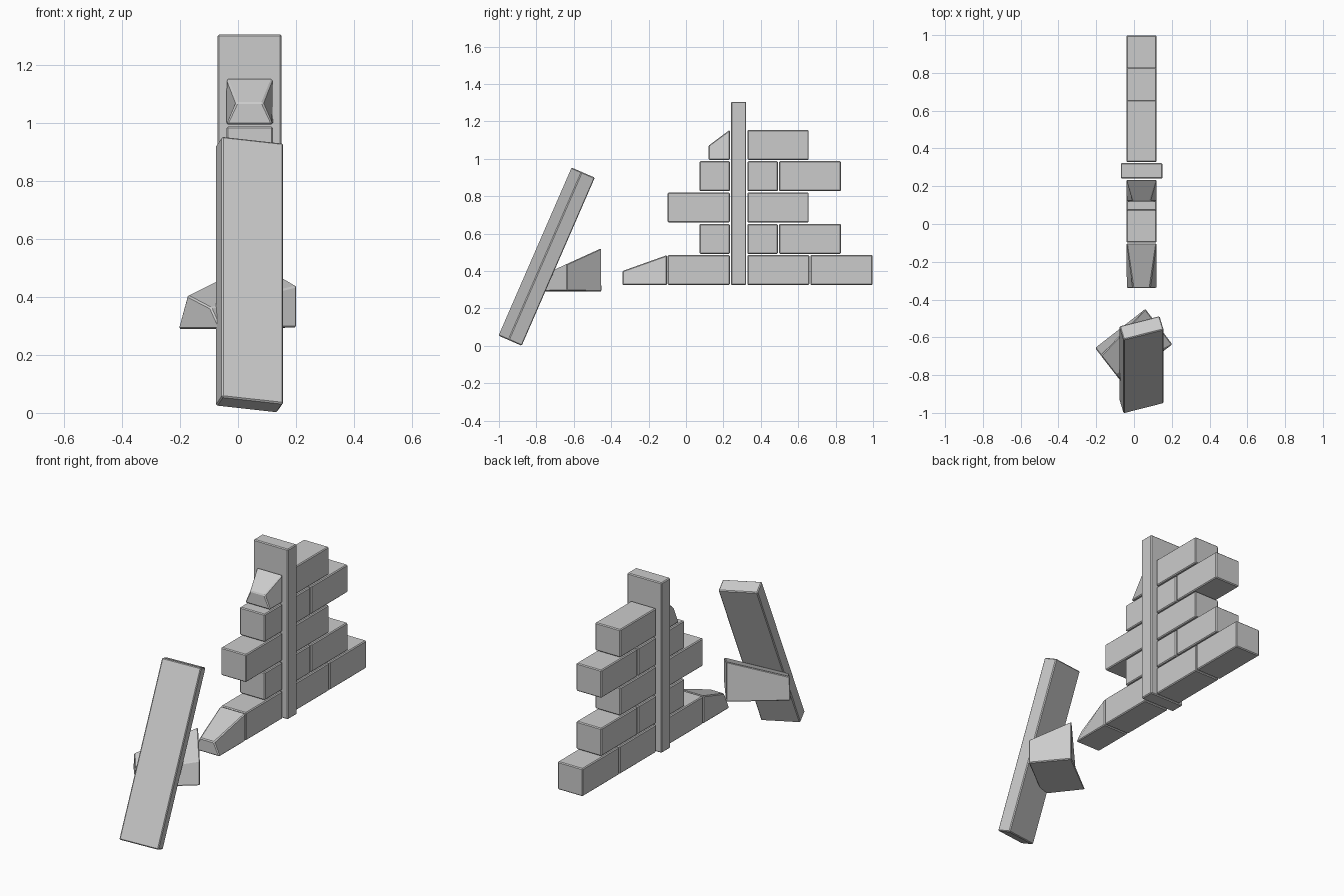
import bpy, bmesh
from math import radians
from mathutils import Matrix, Vector

if "Cube" in bpy.data.objects:
    bpy.data.objects.remove(bpy.data.objects["Cube"])

X0, X1 = -0.04, 0.12          # wall thickness range
XC = (X0 + X1) / 2
BRICK_H = 0.16


def hexahedron(name, bottom, top, bevel=0.005):
    """Chamfered six-sided block from two matching four-point loops."""
    bm = bmesh.new()
    lo = [bm.verts.new(p) for p in bottom]
    hi = [bm.verts.new(p) for p in top]
    bm.faces.new(lo[::-1])
    bm.faces.new(hi)
    for i in range(4):
        j = (i + 1) % 4
        bm.faces.new((lo[i], lo[j], hi[j], hi[i]))
    bmesh.ops.recalc_face_normals(bm, faces=bm.faces)
    bmesh.ops.bevel(bm, geom=bm.edges[:], offset=bevel, segments=1,
                    affect='EDGES', profile=0.5)
    mesh = bpy.data.meshes.new(name)
    bm.to_mesh(mesh)
    bm.free()
    obj = bpy.data.objects.new(name, mesh)
    bpy.context.collection.objects.link(obj)
    return obj


def rect(x0, x1, y0, y1, z):
    return [(x0, y0, z), (x1, y0, z), (x1, y1, z), (x0, y1, z)]


def box(name, x0, x1, y0, y1, z0, z1):
    return hexahedron(name, rect(x0, x1, y0, y1, z0), rect(x0, x1, y0, y1, z1))


def broken_brick(name, y0, y1, z):
    """Brick whose front end slopes down and narrows to a chipped tip."""
    tip, w = z + 0.075, 0.045
    top = [(XC - w, y0, tip), (XC + w, y0, tip),
           (X1, y1, z + BRICK_H), (X0, y1, z + BRICK_H)]
    return hexahedron(name, rect(X0, X1, y0, y1, z), top)


# Brick courses: bottom height and (start, end) of each whole brick
courses = [
    (0.325, [(-0.098, 0.234), (0.328, 0.659), (0.665, 0.998)]),
    (0.492, [(0.072, 0.234), (0.328, 0.491), (0.497, 0.828)]),
    (0.660, [(-0.098, 0.234), (0.328, 0.656)]),
    (0.827, [(0.072, 0.234), (0.328, 0.491), (0.497, 0.828)]),
    (0.995, [(0.328, 0.656)]),
]
for r, (z, spans) in enumerate(courses):
    for c, (y0, y1) in enumerate(spans):
        box(f"brick_{r + 1}_{c + 1}", X0, X1, y0, y1, z, z + BRICK_H)

# Broken bricks at the foot and top of the wall
broken_brick("broken_brick_bottom", -0.34, -0.102, 0.325)
broken_brick("broken_brick_top", 0.12, 0.234, 0.995)

# Upright post
box("upright_post", -0.07, 0.15, 0.24, 0.322, 0.325, 1.305)

# Leaning plank
plank = box("leaning_plank", -0.11, 0.11, -0.041, 0.041, -0.49, 0.49)
plank.data.transform(Matrix.Translation((0.04, -0.745, 0.477))
                     @ Matrix.Rotation(radians(-23.5), 4, 'X')
                     @ Matrix.Rotation(radians(15.5), 4, 'Z'))

# Loose rubble chunk behind the plank, its top sloping to one side
chunk_bottom = [(-0.207, -0.655, 0.29), (-0.062, -0.842, 0.29),
                (0.203, -0.637, 0.295), (0.06, -0.45, 0.29)]
chunk_top = [(-0.175, -0.697, 0.405), (-0.095, -0.800, 0.363),
             (0.203, -0.637, 0.438), (0.06, -0.45, 0.523)]
hexahedron("rubble_chunk", chunk_bottom, chunk_top)
